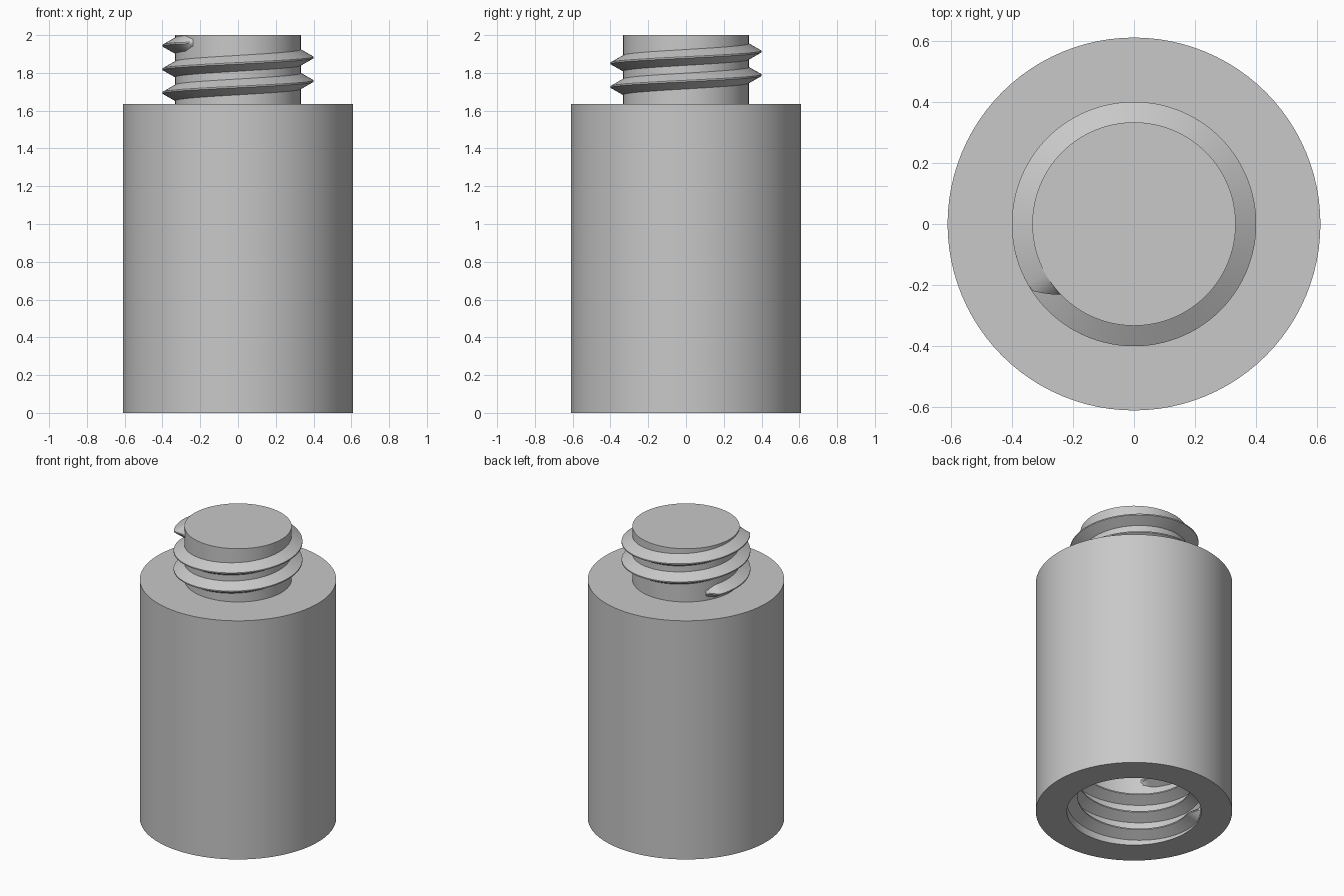
import bpy, bmesh
from math import radians, sin, cos, pi
from mathutils import Vector, Matrix

cube = bpy.data.objects.get("Cube")
if cube:
    bpy.data.objects.remove(cube, do_unlink=True)

# One plain grey material
grey = bpy.data.materials.new("light_grey")
grey.use_nodes = True
COLOR = (0.58, 0.58, 0.58, 1)
grey.diffuse_color = COLOR
for node in grey.node_tree.nodes:
    if node.type == 'BSDF_PRINCIPLED':
        node.inputs["Base Color"].default_value = COLOR

BODY_R, BODY_H, TOTAL_H = 0.61, 1.635, 2.0
NECK_R, CREST_R = 0.333, 0.4
HOLE_R, HOLE_CREST_R, HOLE_DEPTH = 0.417, 0.35, 0.52
PITCH, START, SHIFT = 0.125, 147, 0.048


def finish(name, bm):
    """Turn a bmesh into a shaded object."""
    bmesh.ops.recalc_face_normals(bm, faces=bm.faces)
    mesh = bpy.data.meshes.new(name)
    bm.to_mesh(mesh)
    bm.free()
    mesh.materials.append(grey)
    obj = bpy.data.objects.new(name, mesh)
    bpy.context.collection.objects.link(obj)
    bpy.ops.object.select_all(action='DESELECT')
    obj.select_set(True)
    bpy.context.view_layer.objects.active = obj
    bpy.ops.object.shade_smooth_by_angle(angle=radians(25))
    return obj


def lathe(name, profile, steps=96):
    """Revolve (radius, height) points around z."""
    bm = bmesh.new()
    verts = [bm.verts.new((r, 0, z)) for r, z in profile]
    edges = [bm.edges.new(pair) for pair in zip(verts, verts[1:])]
    bmesh.ops.spin(bm, geom=verts + edges, cent=(0, 0, 0), axis=(0, 0, 1),
                   angle=2 * pi, steps=steps)
    bmesh.ops.remove_doubles(bm, verts=bm.verts, dist=0.0001)
    return finish(name, bm)


def thread(name, root, crest, base_z, sweep):
    """Sweep a pointed ridge along a right-handed helix, tapered at both ends."""
    bm = bmesh.new()
    step, taper = 3.5, 11
    count = round(sweep / step)
    sink = root - 0.006 if crest > root else root + 0.006
    rings = []
    for i in range(count + 1):
        turn = sweep * i / count
        fade = min(1, turn / taper, (sweep - turn) / taper)
        half = 0.042 * (0.45 + 0.55 * fade)
        tip = root + (crest - root) * fade
        a = radians(START + turn)
        z = base_z + SHIFT + PITCH * turn / 360
        section = [(sink, -half), (root, -half), (tip, -0.004),
                   (tip, 0.004), (root, half), (sink, half)]
        rings.append([bm.verts.new((r * cos(a), r * sin(a), z + dz))
                      for r, dz in section])
    for a, b in zip(rings, rings[1:]):
        for k in range(len(a)):
            n = (k + 1) % len(a)
            bm.faces.new((a[k], a[n], b[n], b[k]))
    bm.faces.new(rings[0])
    bm.faces.new(rings[-1])
    return finish(name, bm)


# Cylinder with a blind socket below and a neck above
lathe("body", [(0, HOLE_DEPTH), (HOLE_R, HOLE_DEPTH), (HOLE_R, 0),
               (BODY_R, 0), (BODY_R, BODY_H), (NECK_R, BODY_H),
               (NECK_R, TOTAL_H), (0, TOTAL_H)])

# Ridge around the neck, and its match inside the socket
thread("neck_thread", NECK_R, CREST_R, BODY_H, 797)
thread("socket_thread", HOLE_R, HOLE_CREST_R, 0, 1157)
